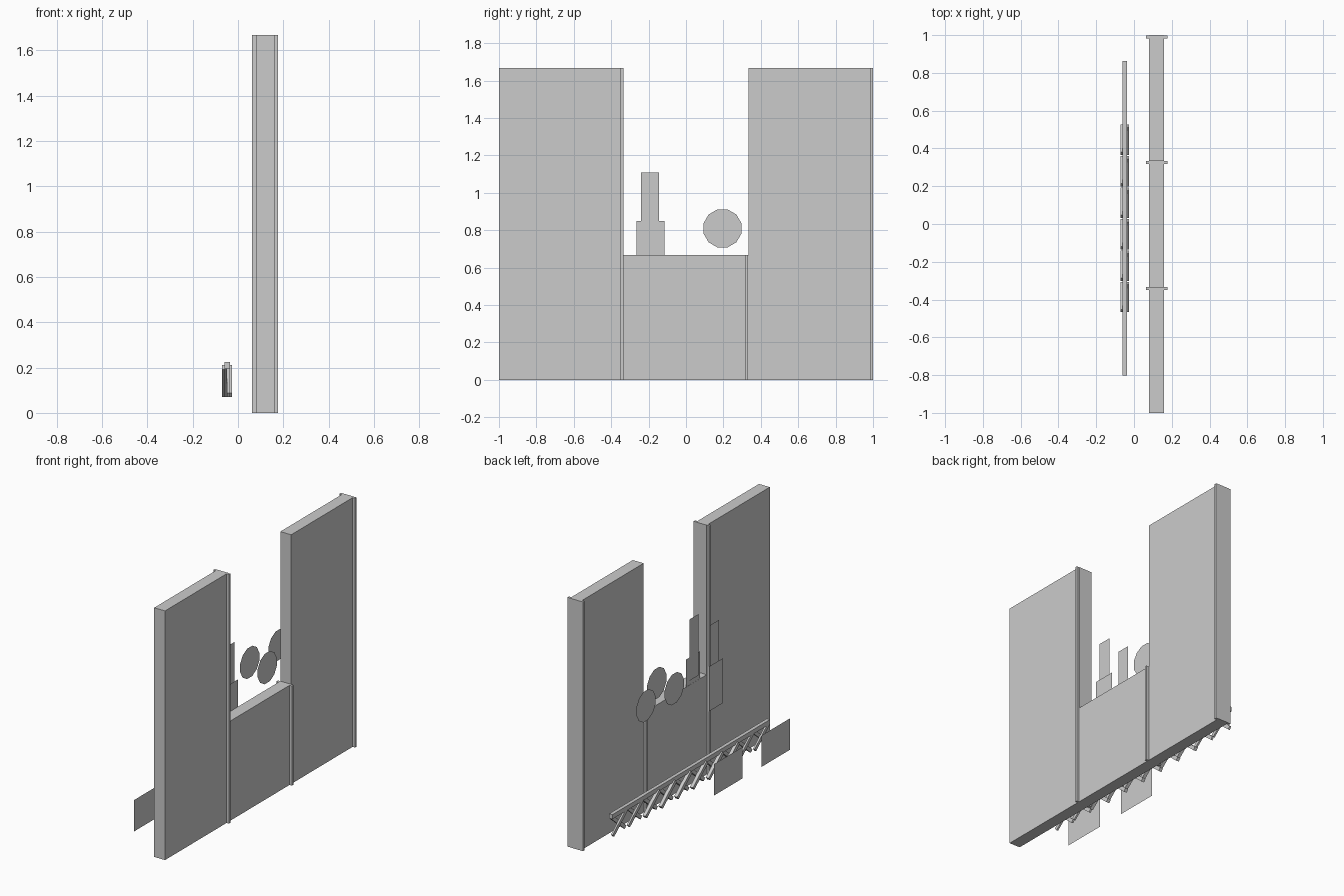
import bpy, bmesh, math
from mathutils import Matrix

default = bpy.data.objects.get("Cube")
if default:
    bpy.data.objects.remove(default, do_unlink=True)

grey = bpy.data.materials.new("plain grey")
grey.use_nodes = True
colour = (0.6, 0.6, 0.6, 1)
grey.diffuse_color = colour
grey.node_tree.nodes["Principled BSDF"].inputs["Base Color"].default_value = colour


def finish(bm, name):
    mesh = bpy.data.meshes.new(name)
    bm.to_mesh(mesh)
    bm.free()
    mesh.materials.append(grey)
    obj = bpy.data.objects.new(name, mesh)
    bpy.context.collection.objects.link(obj)
    return obj


def add_box(bm, centre, size, tilt=0):
    matrix = (Matrix.Translation(centre) @ Matrix.Rotation(tilt, 4, "X")
              @ Matrix.Diagonal((*size, 1)))
    bmesh.ops.create_cube(bm, size=1, matrix=matrix)


def plate(name, x, y0, y1, z0, z1):
    bm = bmesh.new()
    corners = [(y0, z0), (y1, z0), (y1, z1), (y0, z1)]
    bm.faces.new([bm.verts.new((x, y, z)) for y, z in corners])
    finish(bm, name)


def disc(name, x, y, z, radius, sides=12):
    bm = bmesh.new()
    matrix = (Matrix.Translation((x, y, z)) @ Matrix.Rotation(math.pi / 2, 4, "Y")
              @ Matrix.Rotation(math.pi / sides, 4, "Z"))
    bmesh.ops.create_circle(bm, cap_ends=True, segments=sides, radius=radius, matrix=matrix)
    finish(bm, name)


# Wall panels, each with a cover strip at its rear end
third = 2 / 3
for name, start, height in (("front_tower", -1, 1.667), ("low_wall", -third / 2, third),
                            ("back_tower", third / 2, 1.667)):
    bm = bmesh.new()
    add_box(bm, (0.12, start + third / 2, height / 2), (0.08, third, height))
    finish(bm, name)
    bm = bmesh.new()
    add_box(bm, (0.12, start + third - 0.009, height / 2), (0.115, 0.016, height))
    finish(bm, name + "_strip")

# Paired thin plates and discs, one set on the wall and one standing off it
for side, low_x, tall_x, wide_x, disc_x in (("outer", -0.18, -0.075, -0.09, -0.05),
                                            ("wall", 0.077, 0.075, 0.081, 0.08)):
    plate(side + "_low_plate_front", low_x, -0.84, -0.54, 0.04, 0.25)
    plate(side + "_low_plate_middle", low_x, -0.34, -0.04, 0.04, 0.25)
    plate(side + "_tall_plate", tall_x, -0.24, -0.145, 0.70, 1.11)
    plate(side + "_wide_plate", wide_x, -0.265, -0.115, 0.55, 0.85)
    for end, y in (("front", 0.195), ("back", 0.495)):
        disc(f"{side}_disc_{end}", disc_x, y, 0.81, 0.105)

# Lattice rail: top chord with crossed braces, doubled outside the middle bays
bay, rail_x, rail_y = 1 / 6, -0.048, 0.03
bm = bmesh.new()
add_box(bm, (rail_x, rail_y, 0.21), (0.024, 10 * bay, 0.03))
finish(bm, "rail_chord")
bm = bmesh.new()
for i in range(10):
    y = rail_y + (i - 4.5) * bay
    width = 0.045 if 2 <= i < 8 else 0.024
    for sign in (-1, 1):
        add_box(bm, (rail_x + sign * width / 4, y, 0.14), (width / 2, 0.19, 0.024),
                sign * math.radians(40))
finish(bm, "rail_braces")
